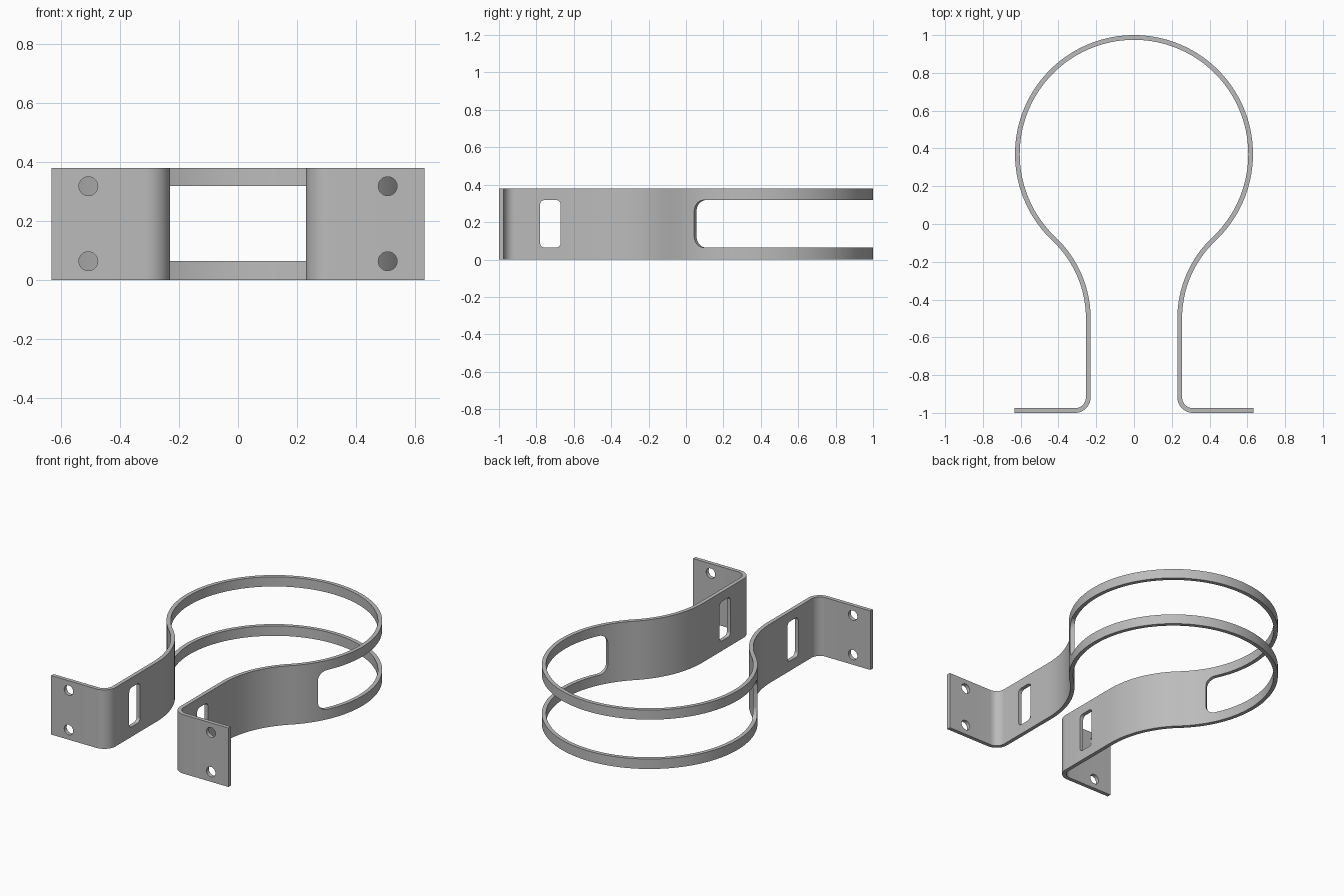
import bpy, bmesh
from math import pi, sin, cos, asin, atan2, hypot, sqrt
from mathutils import Vector

cube = bpy.data.objects.get("Cube")
if cube:
    bpy.data.objects.remove(cube)

# Main sizes
H, T = 0.38, 0.025               # strap height and thickness
RING_R, RING_Y = 0.6175, 0.37    # ring centreline
LEG_X, LEG_TOP = 0.242, -0.5     # straight leg
FLANGE_X, FLANGE_Y = 0.632, -0.9875
BEND_R = 0.07
LOW, HIGH = 0.064, 0.318         # heights of openings and bolt holes

# Neck arc is tangent to the leg and to the ring
drop = RING_Y - LEG_TOP
NECK_R = (LEG_X**2 + drop**2 - RING_R**2) / (2 * (RING_R - LEG_X))
neck_x = LEG_X + NECK_R
turn = atan2(drop, neck_x)       # angle of the joint seen from the ring


def line(a, b):
    a, b = Vector(a), Vector(b)
    return (b - a).length, lambda t: a.lerp(b, t), 1


def arc(centre, r, a0, a1, steps):
    c = Vector(centre)

    def point(t):
        a = a0 + (a1 - a0) * t
        return c + Vector((r * cos(a), r * sin(a)))
    return r * abs(a1 - a0), point, steps


# Half centreline, from the flange tip to the back of the ring
bend_x, bend_y = LEG_X + BEND_R, FLANGE_Y + BEND_R
path = [
    line((FLANGE_X, FLANGE_Y), (bend_x, FLANGE_Y)),
    arc((bend_x, bend_y), BEND_R, 1.5 * pi, pi, 10),
    line((LEG_X, bend_y), (LEG_X, LEG_TOP)),
    arc((neck_x, LEG_TOP), NECK_R, pi, pi - turn, 20),
    arc((0, RING_Y), RING_R, -turn, pi / 2, 56),
]
starts = [0]
for part in path:
    starts.append(starts[-1] + part[0])
END = starts[-1]


def strap_point(s):
    for (length, point, _), s0 in zip(path, starts):
        if s <= s0 + length + 1e-7:
            return point((s - s0) / length)
    return point(1)


# Openings, measured along the strap
HOLE_S, HOLE_R = FLANGE_X - 0.507, 0.032
SLOT0, SLOT1, SLOT_R = (starts[2] + y - bend_y for y in (-0.78, -0.67, bend_y + 0.025 - starts[2]))
WIN0 = starts[4] + RING_R * (turn + asin((0.05 - RING_Y) / RING_R))
WIN_R = 0.06


def rows(s):
    """Heights of the strap's row edges at distance s."""
    if abs(s - HOLE_S) <= HOLE_R + 1e-7:
        h = sqrt(max(0, HOLE_R**2 - (s - HOLE_S)**2))
        return [0, LOW - h, LOW + h, HIGH - h, HIGH + h, H]
    inset = 0
    for s0, s1, r in ((SLOT0, SLOT1, SLOT_R), (WIN0, END + 1, WIN_R)):
        if s0 - 1e-7 <= s <= s1 + 1e-7:
            d = max(0, r - min(s - s0, s1 - s))
            inset = r - sqrt(max(0, r * r - d * d))
    a, d = LOW + inset, HIGH - inset
    return [0, a, a, d, d, H]


def void_rows(s):
    if abs(s - HOLE_S) < HOLE_R:
        return (1, 3)
    if SLOT0 < s < SLOT1 or s > WIN0:
        return (1, 2, 3)
    return ()


# Stations: path samples plus the rounded outlines of every opening
stations = set()
for (length, _, n), s0 in zip(path, starts):
    stations |= {round(s0 + length * i / n, 6) for i in range(n + 1)}
stations |= {round(HOLE_S - HOLE_R * cos(pi * i / 16), 6) for i in range(17)}
for i in range(9):
    c = 1 - cos(pi / 2 * i / 8)
    stations |= {round(v, 6) for v in (SLOT0 + SLOT_R * c, SLOT1 - SLOT_R * c, WIN0 + WIN_R * c)}
stations = sorted(stations)
stations = [s for i, s in enumerate(stations) if i == 0 or s - stations[i - 1] > 1e-5]

# Sheet of one half, with openings left out
bm = bmesh.new()
known = {}


def vert(s, z):
    key = (s, round(z, 5))
    if key not in known:
        p = strap_point(s)
        known[key] = bm.verts.new((p.x, p.y, z))
    return known[key]


for s0, s1 in zip(stations, stations[1:]):
    z0, z1 = rows(s0), rows(s1)
    skip = void_rows((s0 + s1) / 2)
    for k in range(5):
        if k in skip:
            continue
        corners = [vert(s0, z0[k]), vert(s1, z1[k]), vert(s1, z1[k + 1]), vert(s0, z0[k + 1])]
        corners = list(dict.fromkeys(corners))
        if len(corners) > 2:
            bm.faces.new(corners)
mesh = bpy.data.meshes.new("clamp_strap")
bm.to_mesh(mesh)
bm.free()

# Brushed grey metal
metal = bpy.data.materials.new("grey_metal")
metal.use_nodes = True
colour = (0.5, 0.5, 0.5, 1)
metal.diffuse_color = colour
metal.node_tree.nodes["Principled BSDF"].inputs["Base Color"].default_value = colour
mesh.materials.append(metal)

# Mirror to the full strap, then give it thickness
strap = bpy.data.objects.new("clamp_strap", mesh)
bpy.context.collection.objects.link(strap)
mirror = strap.modifiers.new("mirror", 'MIRROR')
mirror.merge_threshold = 0.0005
solid = strap.modifiers.new("thickness", 'SOLIDIFY')
solid.thickness = T
solid.offset = 0
solid.use_even_offset = True
bpy.ops.object.select_all(action='DESELECT')
strap.select_set(True)
bpy.context.view_layer.objects.active = strap
bpy.ops.object.convert(target='MESH')
bpy.ops.object.shade_smooth_by_angle(angle=0.6)
